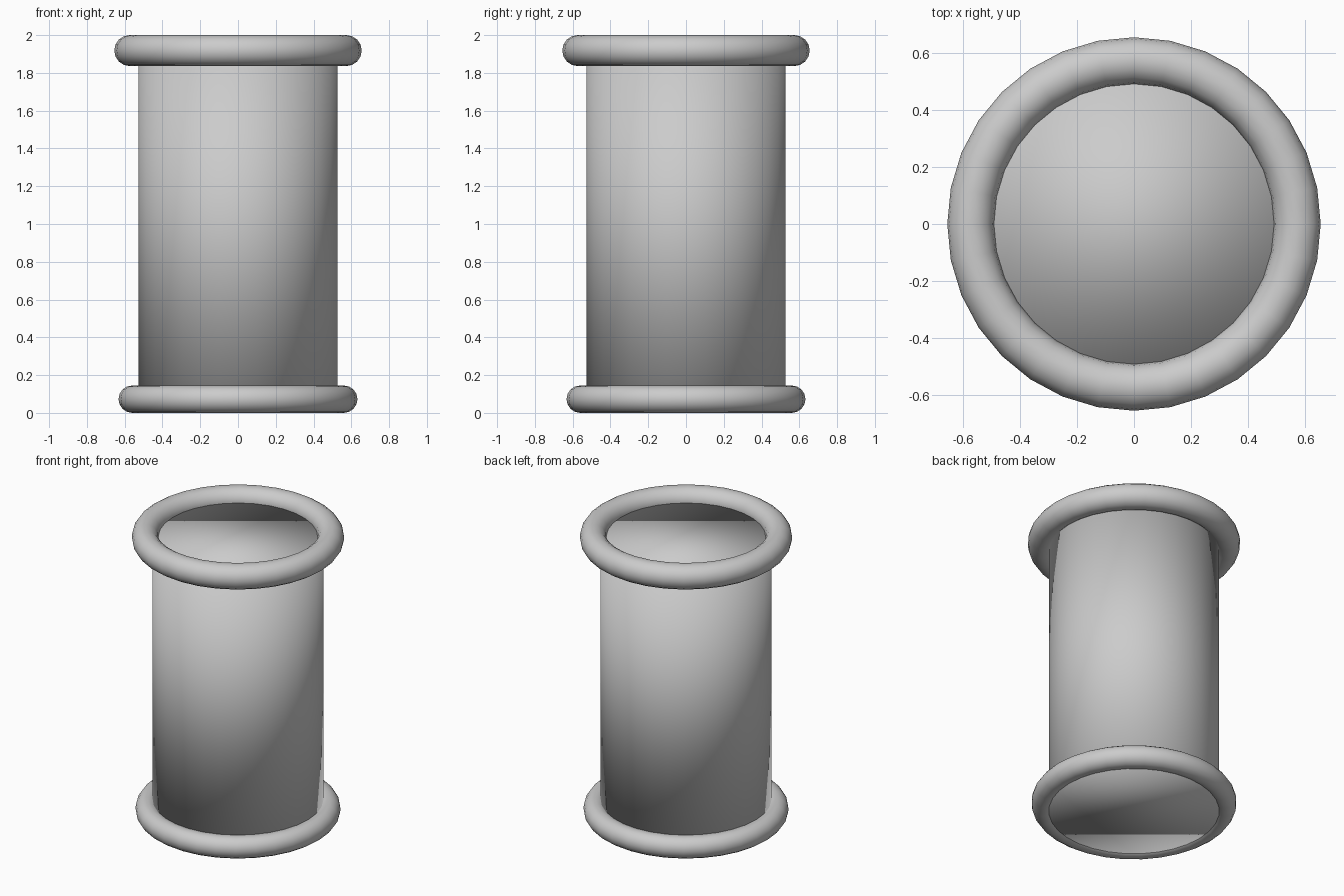
import bpy

if "Cube" in bpy.data.objects:
    bpy.data.objects.remove(bpy.data.objects["Cube"])


def smooth(name):
    obj = bpy.context.object
    obj.name = name
    bpy.ops.object.shade_smooth()
    return obj


def ring(name, z, major, minor):
    bpy.ops.mesh.primitive_torus_add(major_radius=major, minor_radius=minor,
                                     major_segments=32, minor_segments=16,
                                     location=(0, 0, z))
    return smooth(name)


# Closed cylindrical body, caps sit inside the rings
bottom, top = 0.01, 1.92
bpy.ops.mesh.primitive_cylinder_add(vertices=32, radius=0.527, depth=top - bottom,
                                    location=(0, 0, (top + bottom) / 2))
smooth("body")

# Rounded rings at both ends
ring("top_ring", 1.918, 0.573, 0.082)
ring("bottom_ring", 0.0725, 0.56, 0.0725)
